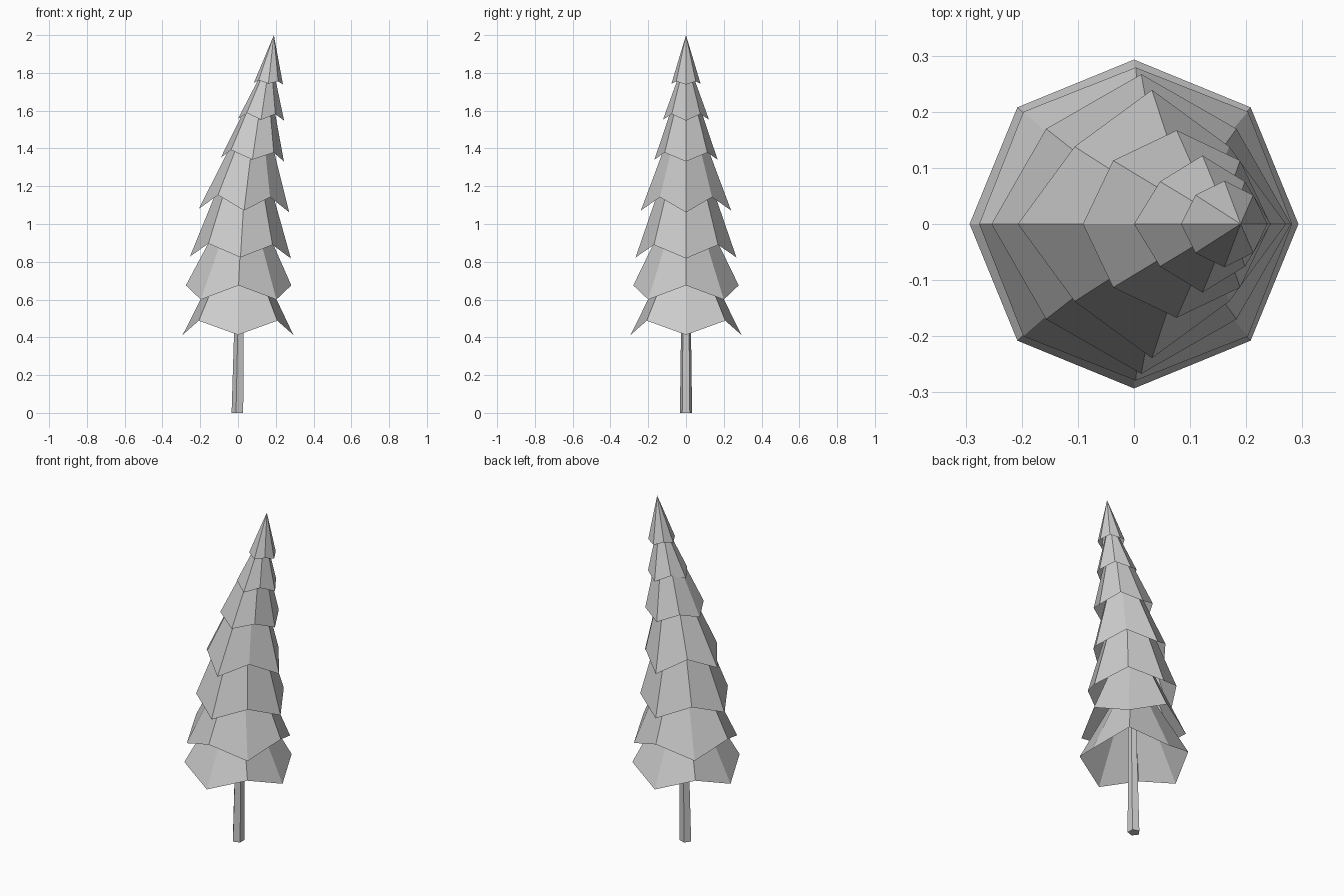
import bpy, bmesh, math

cube = bpy.data.objects.get("Cube")
if cube:
    bpy.data.objects.remove(cube, do_unlink=True)

# one plain grey for the whole tree
grey = bpy.data.materials.new("plain grey")
grey.use_nodes = True
colour = (0.6, 0.6, 0.6, 1)
grey.diffuse_color = colour
grey.node_tree.nodes["Principled BSDF"].inputs["Base Color"].default_value = colour


def make_object(name, bm):
    bmesh.ops.recalc_face_normals(bm, faces=bm.faces)
    mesh = bpy.data.meshes.new(name)
    bm.to_mesh(mesh)
    bm.free()
    mesh.materials.append(grey)
    obj = bpy.data.objects.new(name, mesh)
    bpy.context.collection.objects.link(obj)


def foliage_tier(name, cx, r_axis, r_diag, z_axis, z_diag, tilt, apex_x, apex_z):
    """Open eight-sided skirt with a zigzag rim, tilted along x, below a leaning apex."""
    bm = bmesh.new()
    apex = bm.verts.new((apex_x, 0, apex_z))
    rim = []
    for i in range(8):
        r, z = (r_diag, z_diag) if i % 2 else (r_axis, z_axis)
        a = i * math.pi / 4
        dx = r * math.cos(a)
        rim.append(bm.verts.new((cx + dx, r * math.sin(a), z - tilt * dx)))
    for i in range(8):
        bm.faces.new((rim[i], rim[(i + 1) % 8], apex))
    make_object(name, bm)


# foliage, bottom to top
tiers = [
    (0.000, 0.293, 0.294, 0.413, 0.488, 0.00, 0.01, 1.01),
    (0.003, 0.279, 0.283, 0.675, 0.600, 0.00, 0.03, 1.25),
    (0.013, 0.267, 0.240, 0.823, 0.893, 0.02, 0.06, 1.60),
    (0.032, 0.239, 0.195, 1.071, 1.148, 0.04, 0.11, 1.71),
    (0.076, 0.167, 0.160, 1.341, 1.385, 0.06, 0.15, 1.84),
    (0.122, 0.122, 0.107, 1.552, 1.585, 0.04, 0.172, 1.89),
    (0.161, 0.077, 0.073, 1.743, 1.758, 0.06, 0.19, 2.00),
]
for n, tier in enumerate(tiers, 1):
    foliage_tier(f"foliage_tier_{n}", *tier)

# five-sided trunk, tapering and leaning slightly
bm = bmesh.new()
rings = []
for cx, z, r in ((0, 0, 0.034), (0.007, 0.42, 0.028), (0.015, 0.8, 0.022)):
    angles = [math.pi + i * math.tau / 5 for i in range(5)]
    rings.append([bm.verts.new((cx + r * math.cos(a), r * math.sin(a), z)) for a in angles])
for low, high in zip(rings, rings[1:]):
    for i in range(5):
        j = (i + 1) % 5
        bm.faces.new((low[i], low[j], high[j], high[i]))
bm.faces.new(rings[0][::-1])
bm.faces.new(rings[-1])
make_object("trunk", bm)
